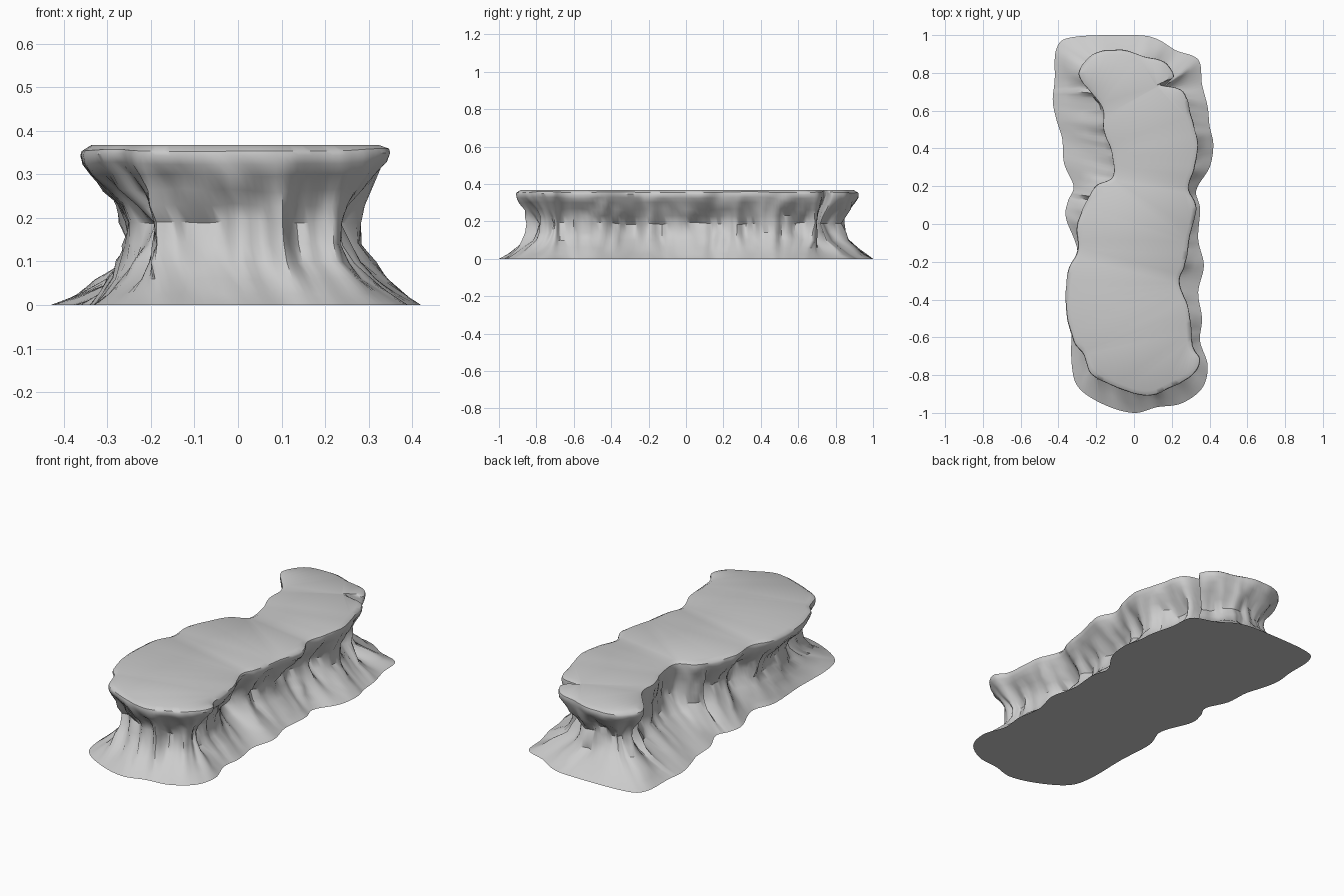
import bpy, bmesh
from mathutils import Vector, noise

cube = bpy.data.objects.get("Cube")
if cube:
    bpy.data.objects.remove(cube)

# Stone colour
stone = bpy.data.materials.new("grey stone")
stone.use_nodes = True
grey = (0.6, 0.6, 0.6, 1)
stone.diffuse_color = grey
stone.node_tree.nodes["Principled BSDF"].inputs["Base Color"].default_value = grey

# Matched outlines, clockwise from the back: foot x, foot y, rim x, rim y
OUTLINE = [
    (0, 1, -.05, .92), (.12, .98, .05, .89), (.22, .92, .16, .86),
    (.34, .87, .21, .78), (.36, .74, .14, .74), (.39, .62, .26, .7),
    (.4, .52, .31, .55), (.42, .42, .34, .42), (.4, .3, .32, .3),
    (.33, .18, .29, .19), (.35, .08, .33, .08), (.34, -.08, .29, -.1),
    (.37, -.22, .27, -.22), (.34, -.36, .24, -.31), (.36, -.5, .29, -.45),
    (.35, -.62, .31, -.64), (.39, -.75, .35, -.72), (.36, -.87, .31, -.8),
    (.25, -.95, .2, -.86), (.12, -.97, .07, -.91), (0, -1, -.08, -.87),
    (-.15, -.96, -.22, -.8), (-.29, -.87, -.27, -.69), (-.33, -.74, -.32, -.62),
    (-.33, -.5, -.36, -.45), (-.34, -.28, -.35, -.25), (-.3, -.14, -.3, -.14),
    (-.36, .03, -.3, 0), (-.35, .12, -.26, .1), (-.32, .2, -.2, .2),
    (-.37, .32, -.11, .25), (-.38, .45, -.12, .38), (-.41, .55, -.16, .5),
    (-.43, .65, -.17, .62), (-.42, .76, -.28, .76), (-.41, .93, -.28, .83),
    (-.32, .99, -.2, .91)]
STEPS = 8


def smooth_loop(points):
    """Closed Catmull-Rom loop through the points."""
    n, loop = len(points), []
    for i in range(n):
        a, b, c, d = (points[(i + k) % n] for k in (-1, 0, 1, 2))
        for s in range(STEPS):
            t = s / STEPS
            loop.append(b + (c - a) * t / 2 + (a - b * 2.5 + c * 2 - d / 2) * t * t
                        + ((b - c) * 3 + d - a) / 2 * t ** 3)
    return loop


def inward(loop, i, reach):
    """Inward direction of a clockwise loop, averaged over a span."""
    t = loop[(i + reach) % len(loop)] - loop[i - reach]
    return Vector((t.y, -t.x, 0)).normalized()


def rough(p, scale, seed):
    return noise.noise(p * scale + Vector((seed, seed, seed)))


foot = smooth_loop([Vector((r[0], r[1], 0)) for r in OUTLINE])
rim = smooth_loop([Vector((r[2], r[3], 0)) for r in OUTLINE])
count = len(foot)

# Narrow waist with hollows and buttresses
waist = []
for i, p in enumerate(rim):
    depth = 0.095 + 0.07 * rough(p, 7, 3) + 0.03 * rough(p, 17, 8)
    if p.x < 0 and 0.15 < p.y < 0.7:
        depth *= 0.3
    waist.append(p + inward(rim, i, 20) * max(depth, 0.01))

# Height, lower loop, upper loop, blend, roughness
LEVELS = [(0, foot, waist, 0, 0), (.025, foot, waist, .25, .006),
          (.06, foot, waist, .52, .012), (.1, foot, waist, .8, .016),
          (.14, foot, waist, .93, .016), (.19, waist, rim, 0, .016),
          (.23, waist, rim, .2, .016), (.265, waist, rim, .48, .014),
          (.3, waist, rim, .76, .01), (.325, waist, rim, .95, .005),
          (.345, waist, rim, 1, .003), (.355, waist, rim, .97, .002)]

bm = bmesh.new()
rings = []
for z, low, high, blend, bump in LEVELS:
    ring = []
    for i in range(count):
        p = low[i].lerp(high[i], blend)
        p.z = z
        out = -inward(rim, i, 12)
        p += out * bump * (rough(p, 11, 5) + 0.6 * rough(p, 24, 9)) * 1.5
        if z:
            p.z += 0.6 * bump * rough(p, 9, 2)
        if z > 0.3:
            p.z += 0.008 * rough(rim[i], 4, 6)
        ring.append(bm.verts.new(p))
    rings.append(ring)

# Slightly raised flat crown
crown = []
for i in range(count):
    p = rim[i] + inward(rim, i, 10) * 0.025
    crown.append(bm.verts.new((p.x, p.y, 0.367)))
rings.append(crown)

for a, b in zip(rings, rings[1:]):
    for i in range(count):
        j = (i + 1) % count
        bm.faces.new((a[i], a[j], b[j], b[i]))
caps = [bm.faces.new(rings[0]), bm.faces.new(crown)]
bmesh.ops.triangulate(bm, faces=caps)
bmesh.ops.recalc_face_normals(bm, faces=bm.faces)

mesh = bpy.data.meshes.new("rock_plateau")
bm.to_mesh(mesh)
bm.free()
mesh.materials.append(stone)
plateau = bpy.data.objects.new("rock_plateau", mesh)
bpy.context.collection.objects.link(plateau)
bpy.ops.object.select_all(action="DESELECT")
plateau.select_set(True)
bpy.context.view_layer.objects.active = plateau
bpy.ops.object.shade_smooth_by_angle(angle=0.7)
